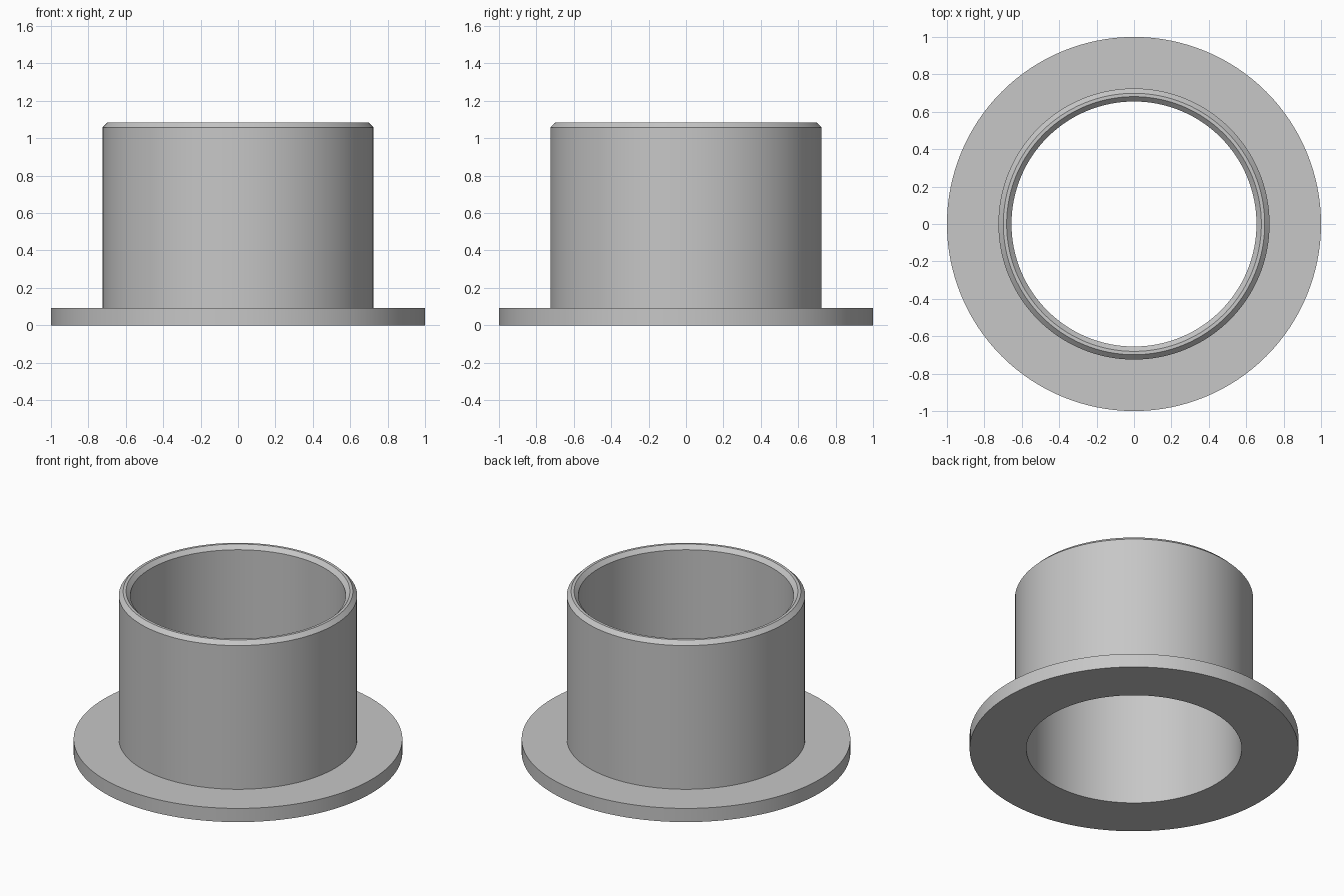
import bpy
import bmesh
import math

cube = bpy.data.objects.get("Cube")
if cube:
    bpy.data.objects.remove(cube, do_unlink=True)

# Plain grey material
grey = bpy.data.materials.new("plain_grey")
grey.use_nodes = True
colour = (0.57, 0.57, 0.57, 1.0)
grey.diffuse_color = colour
grey.node_tree.nodes["Principled BSDF"].inputs["Base Color"].default_value = colour

# Key dimensions
SIDES = 128
FLANGE_RADIUS, FLANGE_TOP = 1.0, 0.092
OUTER, INNER = 0.725, 0.655
HEIGHT, CHAMFER = 1.083, 0.026


def lathe(name, profile):
    """Spin a closed (radius, height) profile around the z axis."""
    bm = bmesh.new()
    rings = []
    for i in range(SIDES):
        a = math.tau * i / SIDES
        rings.append([bm.verts.new((r * math.cos(a), r * math.sin(a), z))
                      for r, z in profile])
    count = len(profile)
    for i in range(SIDES):
        here, there = rings[i], rings[(i + 1) % SIDES]
        for j in range(count):
            k = (j + 1) % count
            bm.faces.new((here[j], there[j], there[k], here[k]))
    bmesh.ops.recalc_face_normals(bm, faces=bm.faces)
    mesh = bpy.data.meshes.new(name)
    bm.to_mesh(mesh)
    bm.free()
    mesh.materials.append(grey)
    obj = bpy.data.objects.new(name, mesh)
    bpy.context.collection.objects.link(obj)
    return obj


# Flanged sleeve: one solid with chamfered inner and outer rim edges
sleeve = lathe("flanged_sleeve", [
    (INNER, 0),
    (FLANGE_RADIUS, 0),
    (FLANGE_RADIUS, FLANGE_TOP),
    (OUTER, FLANGE_TOP),
    (OUTER, HEIGHT - CHAMFER),
    (OUTER - CHAMFER, HEIGHT),
    (INNER + CHAMFER, HEIGHT),
    (INNER, HEIGHT - CHAMFER),
])

# Smooth round walls, crisp rims
bpy.ops.object.select_all(action="DESELECT")
sleeve.select_set(True)
bpy.context.view_layer.objects.active = sleeve
bpy.ops.object.shade_smooth_by_angle(angle=math.radians(30))
